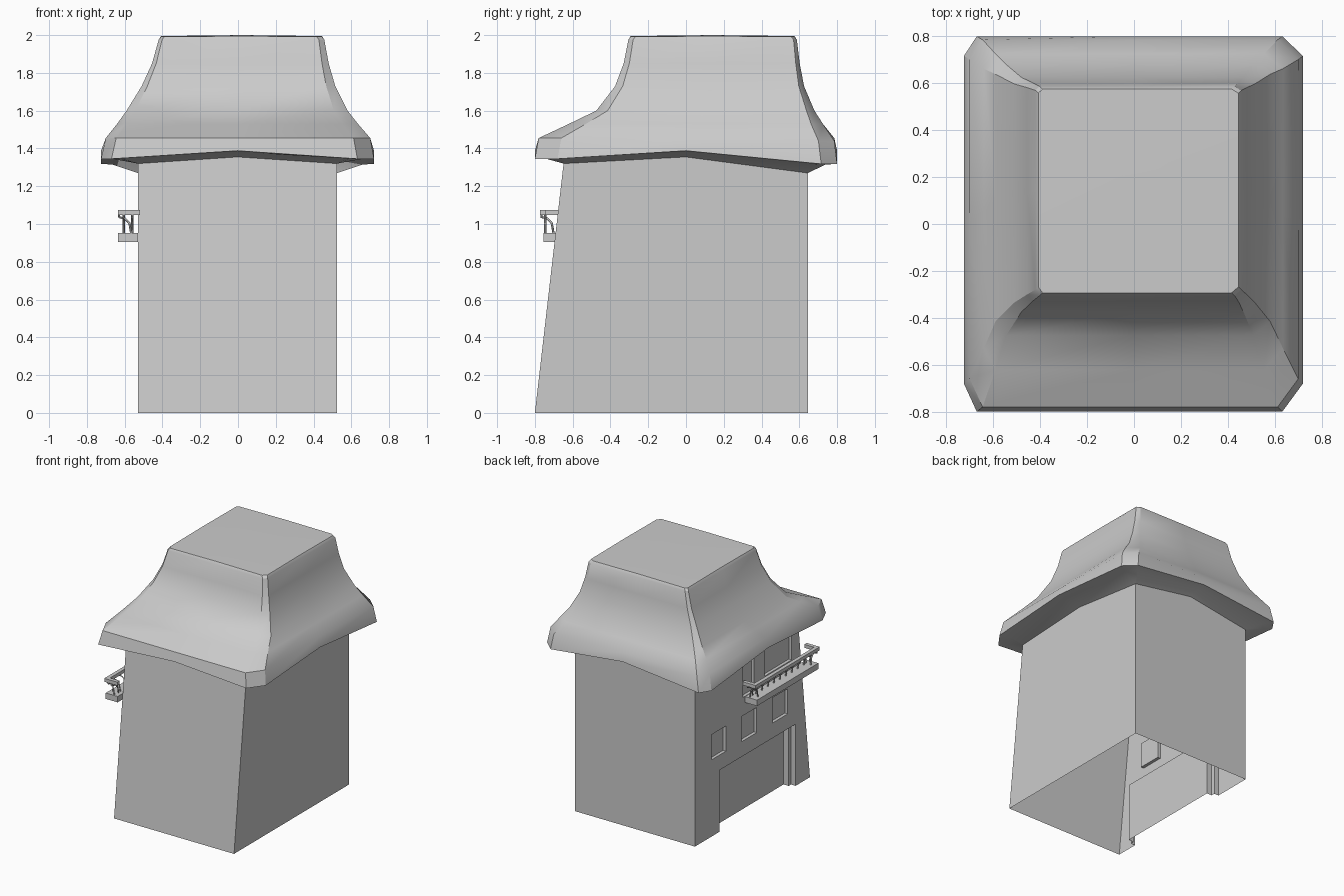
import bpy, bmesh, math
from mathutils import Vector

if "Cube" in bpy.data.objects:
    bpy.data.objects.remove(bpy.data.objects["Cube"])


def make(name, verts, faces, smooth=None):
    me = bpy.data.meshes.new(name)
    me.from_pydata(verts, [], faces)
    bm = bmesh.new()
    bm.from_mesh(me)
    bmesh.ops.recalc_face_normals(bm, faces=bm.faces)
    bm.to_mesh(me)
    bm.free()
    ob = bpy.data.objects.new(name, me)
    bpy.context.collection.objects.link(ob)
    if smooth:
        bpy.ops.object.select_all(action='DESELECT')
        ob.select_set(True)
        bpy.context.view_layer.objects.active = ob
        bpy.ops.object.shade_smooth_by_angle(angle=math.radians(smooth))
    return ob


def box(name, lo, hi):
    v = [(x, y, z) for x in (lo[0], hi[0]) for y in (lo[1], hi[1]) for z in (lo[2], hi[2])]
    f = [(0, 1, 3, 2), (4, 6, 7, 5), (0, 4, 5, 1), (2, 3, 7, 6), (0, 2, 6, 4), (1, 5, 7, 3)]
    return make(name, v, f)


# Tower body: leaning front wall, wall tops rising in the middle
XL, XR, YB = -0.53, 0.525, 0.645


def front_y(z):
    return -0.8 + 0.115 * z


FZ, BZ, MZ = 1.32, 1.27, 1.357
bottom = [(XL, -0.8, 0), (XR, -0.8, 0), (XR, YB, 0), (XL, YB, 0)]
top = [(XL, front_y(FZ), FZ), (0, front_y(MZ), MZ), (XR, front_y(FZ), FZ), (XR, 0, MZ),
       (XR, YB, BZ), (0, YB, MZ), (XL, YB, BZ), (XL, 0, MZ)]
faces = [(3, 2, 1, 0)]
for i in range(4):
    faces.append((i, (i + 1) % 4, 4 + (2 * i + 2) % 8, 5 + 2 * i, 4 + 2 * i))
faces += [(4 + i, 4 + (i + 1) % 8, 12) for i in range(8)]
body = make("tower_body", bottom + top + [(0, 0, MZ)], faces)

# Recesses in the left wall: y range, z range, depth
recesses = [(-0.62, 0.335, -0.1, 0.49, 0.04),
            (-0.59, 0.305, -0.1, 0.465, 0.085),
            (0.255, 0.435, 0.61, 0.81, 0.025),
            (-0.13, 0.06, 0.61, 0.81, 0.025),
            (-0.52, -0.33, 0.61, 0.81, 0.025),
            (-0.10, 0.04, 0.955, 1.27, 0.025),
            (-0.57, -0.23, 1.02, 1.29, 0.025)]
cutters = []
for i, (y0, y1, z0, z1, d) in enumerate(recesses):
    c = box(f"recess_cutter_{i}", (XL - 0.1, y0, z0), (XL + d, y1, z1))
    c.hide_render = True
    m = body.modifiers.new("recess", 'BOOLEAN')
    m.operation = 'DIFFERENCE'
    m.solver = 'EXACT'
    m.object = c
    cutters.append(c)
deps = bpy.context.evaluated_depsgraph_get()
result = bpy.data.meshes.new_from_object(body.evaluated_get(deps))
body.modifiers.clear()
body.data = result
for c in cutters:
    bpy.data.objects.remove(c)

# Leave the body open below and under the roof
bm = bmesh.new()
bm.from_mesh(body.data)
bm.normal_update()
gone = [f for f in bm.faces
        if (abs(f.normal.z) > 0.9 and f.calc_center_median().z < 0.01)
        or (f.normal.z > 0.8 and f.calc_center_median().z > 1.28)]
bmesh.ops.delete(bm, geom=gone, context='FACES')
bm.to_mesh(body.data)
bm.free()


# Flared roof: rings with cut corners and a midpoint on each side
def ring(xl, xr, yf, yb, zf, zb, zm, cx, cy):
    mx, my = (xl + xr) / 2, (yf + yb) / 2
    return [(xl + cx, yf, zf), (mx, yf, zm), (xr - cx * 1.6, yf, zf),
            (xr, yf + cy, zf), (xr, my, zm), (xr, yb - cy * 0.7, zb),
            (xr - cx * 1.6, yb, zb), (mx, yb, zm), (xl + cx, yb, zb),
            (xl, yb - cy * 0.7, zb), (xl, my, zm), (xl, yf + cy, zf)]


rings = [
    ring(XL, XR, -0.648, YB, 1.32, 1.27, 1.355, 0.002, 0.002),
    ring(-0.665, 0.66, -0.74, 0.74, 1.345, 1.315, 1.38, 0.045, 0.09),
    ring(-0.725, 0.72, -0.80, 0.80, 1.345, 1.318, 1.388, 0.055, 0.12),
    ring(-0.70, 0.70, -0.78, 0.785, 1.455, 1.44, 1.455, 0.055, 0.12),
    ring(-0.64, 0.635, -0.62, 0.725, 1.53, 1.53, 1.53, 0.05, 0.09),
    ring(-0.59, 0.58, -0.475, 0.68, 1.60, 1.60, 1.60, 0.045, 0.06),
    ring(-0.51, 0.515, -0.375, 0.625, 1.73, 1.73, 1.73, 0.03, 0.04),
    ring(-0.455, 0.48, -0.33, 0.602, 1.85, 1.85, 1.85, 0.022, 0.03),
    ring(-0.42, 0.457, -0.305, 0.587, 1.975, 1.975, 1.975, 0.018, 0.025),
    ring(-0.408, 0.445, -0.293, 0.575, 1.992, 1.992, 1.995, 0.018, 0.025),
]
n = 12
verts = [p for r in rings for p in r] + [(0.02, 0.14, 2.0)]
faces = [(k * n + i, k * n + (i + 1) % n, (k + 1) * n + (i + 1) % n, (k + 1) * n + i)
         for k in range(len(rings) - 1) for i in range(n)]
last = (len(rings) - 1) * n
faces += [(last + i, last + (i + 1) % n, len(verts) - 1) for i in range(n)]
make("roof", verts, faces, 30)

# Balcony floor and three-sided handrail
BX, Y0, Y1 = -0.635, -0.755, 0.015
box("balcony_floor", (BX, Y0, 0.905), (XL, Y1, 0.952))
box("handrail_long", (BX, Y0 - 0.018, 1.048), (BX + 0.03, Y1 + 0.018, 1.075))
box("handrail_front_end", (BX + 0.03, Y0 - 0.018, 1.048), (-0.52, Y0 + 0.012, 1.075))
box("handrail_back_end", (BX + 0.03, Y1 - 0.012, 1.048), (-0.52, Y1 + 0.018, 1.075))


# Balusters: curved bars sweeping in from the rail to the floor
def baluster(name, base, inward):
    cu = bpy.data.curves.new(name, 'CURVE')
    cu.dimensions = '3D'
    cu.bevel_depth = 0.006
    cu.bevel_resolution = 0
    sp = cu.splines.new('POLY')
    pts = [(0.006, 1.05), (0.006, 1.036), (0.035, 1.03), (0.06, 1.005), (0.07, 0.95)]
    sp.points.add(len(pts) - 1)
    for p, (d, z) in zip(sp.points, pts):
        p.co = (*(Vector(base) + Vector(inward) * d), z, 1)
    bpy.context.collection.objects.link(bpy.data.objects.new(name, cu))


for i in range(11):
    baluster(f"baluster_side_{i}", (BX, Y0 + 0.01 + i * (Y1 - Y0 - 0.02) / 10), (1, 0))
for i in range(2):
    x = BX + 0.03 + 0.045 * i
    baluster(f"baluster_front_{i}", (x, Y0 - 0.016), (0, 1))
    baluster(f"baluster_back_{i}", (x, Y1 + 0.016), (0, -1))
